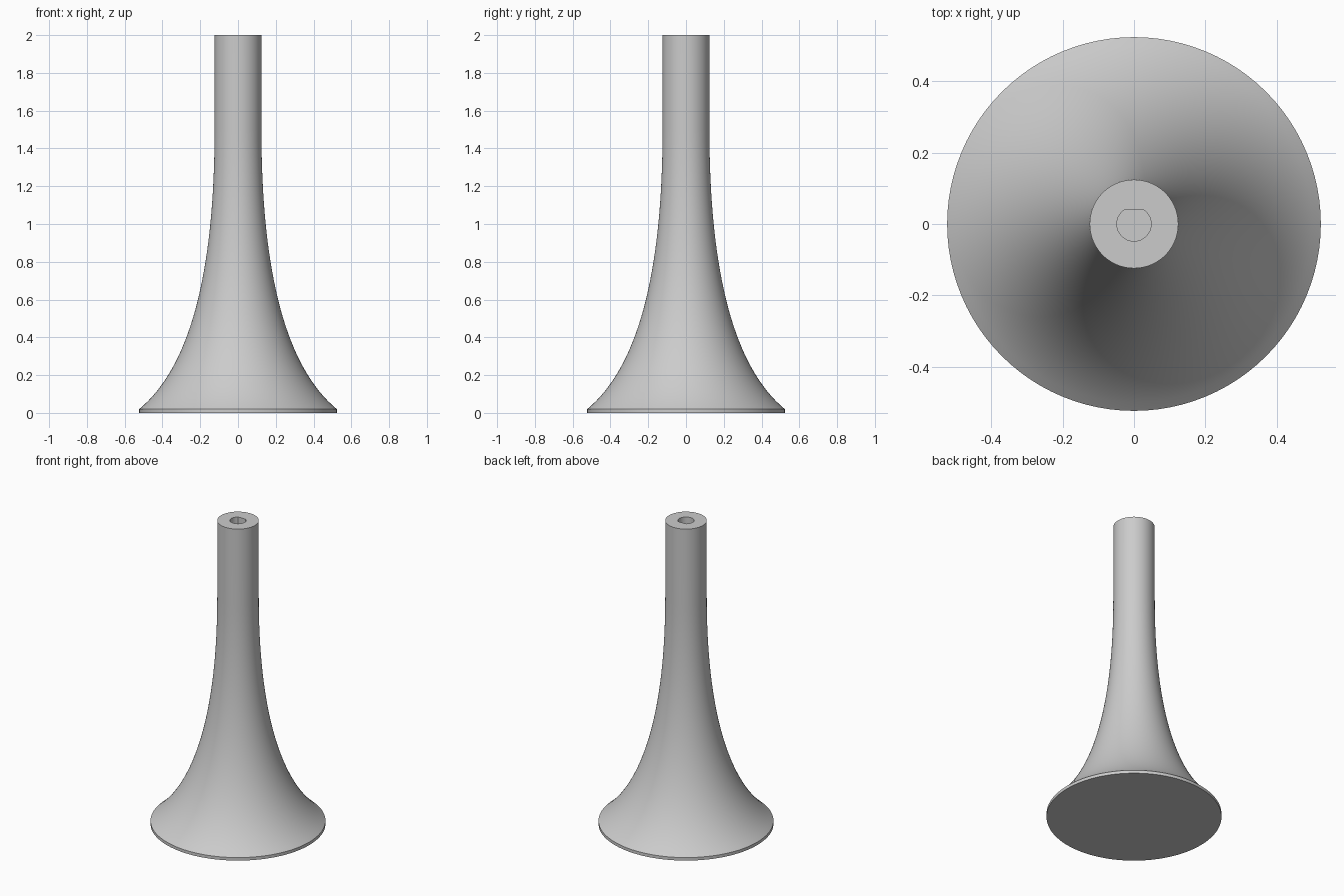
import bpy, bmesh, math

cube = bpy.data.objects.get("Cube")
if cube:
    bpy.data.objects.remove(cube, do_unlink=True)

SEGMENTS = 96
BASE_R, STEM_R, BORE_R, BORE_FLAT = 0.523, 0.124, 0.048, 0.04
RIM_Z, FLARE_TOP, HEIGHT, BORE_FLOOR = 0.02, 1.5, 2.0, 1.7

grey = bpy.data.materials.new("plain grey")
grey.use_nodes = True
color = (0.6, 0.6, 0.6, 1)
grey.diffuse_color = color
grey.node_tree.nodes["Principled BSDF"].inputs["Base Color"].default_value = color


def flare(t, start, control, end):
    """Point on a quadratic curve."""
    return (1 - t) ** 2 * start + 2 * t * (1 - t) * control + t * t * end


bm = bmesh.new()


def ring(radius, z, flat=10):
    """Circle of vertices, cut off by a flat on the back side."""
    verts = []
    for i in range(SEGMENTS):
        a = math.tau * i / SEGMENTS
        verts.append(bm.verts.new((radius * math.cos(a), min(radius * math.sin(a), flat), z)))
    return verts


# Outer skin: thin rim, flared foot, straight stem
rings = [ring(BASE_R, 0)]
for i in range(33):
    t = i / 32
    rings.append(ring(flare(t, BASE_R, STEM_R, STEM_R), flare(t, RIM_Z, 0.35, FLARE_TOP)))
rings.append(ring(STEM_R, HEIGHT))

# D-shaped blind bore in the top
rings.append(ring(BORE_R, HEIGHT, BORE_FLAT))
rings.append(ring(BORE_R, BORE_FLOOR, BORE_FLAT))

for low, high in zip(rings, rings[1:]):
    for i in range(SEGMENTS):
        j = (i + 1) % SEGMENTS
        bm.faces.new((low[i], low[j], high[j], high[i]))
bm.faces.new(rings[0][::-1])
bm.faces.new(rings[-1])
bmesh.ops.recalc_face_normals(bm, faces=bm.faces[:])

mesh = bpy.data.meshes.new("flared_stand")
bm.to_mesh(mesh)
bm.free()
mesh.materials.append(grey)
stand = bpy.data.objects.new("flared_stand", mesh)
bpy.context.collection.objects.link(stand)
bpy.context.view_layer.objects.active = stand
stand.select_set(True)
bpy.ops.object.shade_smooth_by_angle(angle=math.radians(30))
